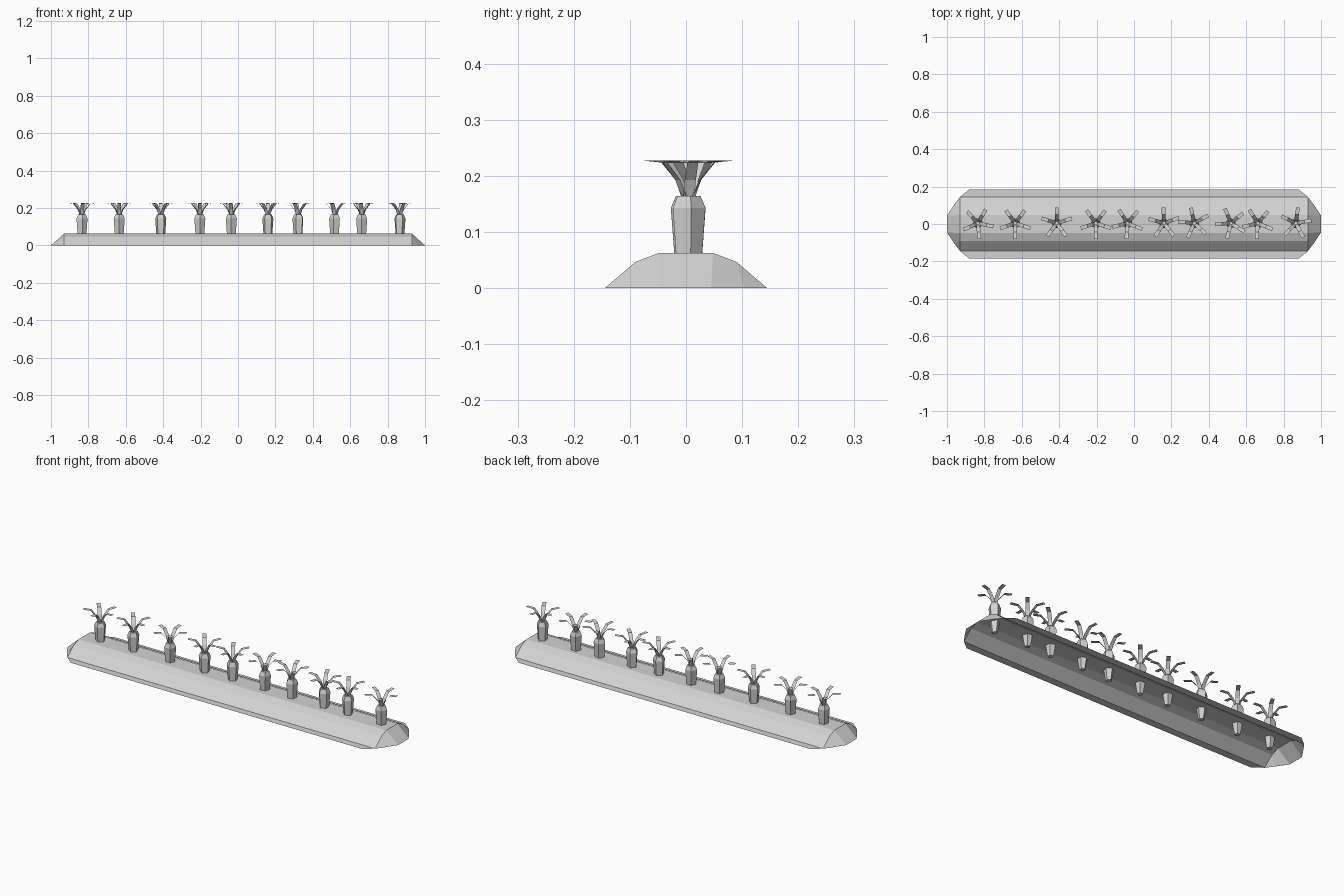
import bpy, bmesh, math

cube = bpy.data.objects.get("Cube")
if cube:
    bpy.data.objects.remove(cube, do_unlink=True)

grey = bpy.data.materials.new("light_grey")
grey.use_nodes = True
grey.diffuse_color = (0.65, 0.65, 0.65, 1)
grey.node_tree.nodes["Principled BSDF"].inputs["Base Color"].default_value = (0.65, 0.65, 0.65, 1)


def make_mesh(name, bm):
    mesh = bpy.data.meshes.new(name)
    bm.to_mesh(mesh)
    bm.free()
    mesh.materials.append(grey)
    return mesh


def add_object(name, mesh, location=(0, 0, 0), turn=0):
    obj = bpy.data.objects.new(name, mesh)
    obj.location = location
    obj.rotation_euler.z = turn
    bpy.context.collection.objects.link(obj)
    return obj


def build_mound():
    """Hollow ridge of soil with tapered ends and a flat skirt."""
    bm = bmesh.new()
    half = [(0.145, 0), (0.09, 0.047), (0.048, 0.063)]
    profile = half + [(-y, z) for y, z in reversed(half)]
    rings = [[bm.verts.new((x, y, z)) for y, z in profile] for x in (-0.93, 0.93)]
    left, right = rings
    for i in range(len(profile) - 1):
        bm.faces.new((left[i], right[i], right[i + 1], left[i + 1]))

    # Ends slope down to a rounded outline on the ground
    for side, ring in ((-1, left), (1, right)):
        foot = [ring[0]]
        foot += [bm.verts.new((side * x, y, 0)) for x, y in
                 ((0.96, 0.105), (1, 0.045), (1, -0.045), (0.96, -0.105))]
        foot.append(ring[-1])
        for i in range(len(foot) - 1):
            loop = [ring[i], ring[i + 1], foot[i + 1], foot[i]]
            bm.faces.new(list(dict.fromkeys(loop)))

    # Flat skirt along both long sides
    for side, index in ((1, 0), (-1, -1)):
        a, b = (bm.verts.new((x, side * 0.185, 0)) for x in (-0.88, 0.88))
        bm.faces.new((left[index], a, b, right[index]))
    bmesh.ops.recalc_face_normals(bm, faces=bm.faces)
    if max(bm.faces, key=lambda f: f.calc_center_median().z).normal.z < 0:
        bmesh.ops.reverse_faces(bm, faces=bm.faces)
    return make_mesh("mound", bm)


def build_root(sides=5):
    """Faceted root, turned from a radius and height profile."""
    bm = bmesh.new()
    rings = []
    for r, z in ((0.015, 0.005), (0.025, 0.063), (0.031, 0.143), (0.022, 0.164)):
        rings.append([bm.verts.new((r * math.cos(math.tau * k / sides),
                                    r * math.sin(math.tau * k / sides), z))
                      for k in range(sides)])
    for low, high in zip(rings, rings[1:]):
        for k in range(sides):
            n = (k + 1) % sides
            bm.faces.new((low[k], low[n], high[n], high[k]))
    bm.faces.new(rings[0][::-1])
    bm.faces.new(rings[-1])
    return make_mesh("root", bm)


def build_leaves(count=5):
    """Thin strips that rise and bend outwards."""
    bm = bmesh.new()
    path = [(0.008, 0.163), (0.021, 0.193), (0.047, 0.224), (0.085, 0.228)]
    for k in range(count):
        a = math.tau * k / count
        c, s = math.cos(a), math.sin(a)
        pairs = [[bm.verts.new((r * c - w * s, r * s + w * c, z)) for w in (-0.01, 0.01)]
                 for r, z in path]
        for p, q in zip(pairs, pairs[1:]):
            bm.faces.new((p[0], q[0], q[1], p[1]))
    return make_mesh("leaves", bm)


add_object("mound", build_mound())

# Row of plants: position along the row and turn in degrees
root, leaves = build_root(), build_leaves()
row = [(-0.835, 60), (-0.635, 54), (-0.413, 18), (-0.204, 54), (-0.035, 50),
       (0.16, 20), (0.322, 30), (0.518, 40), (0.662, 50), (0.865, 10)]
for number, (x, turn) in enumerate(row, 1):
    add_object(f"root_{number}", root, (x, 0.004, 0), math.radians(turn))
    add_object(f"leaves_{number}", leaves, (x, 0.004, 0), math.radians(turn))
